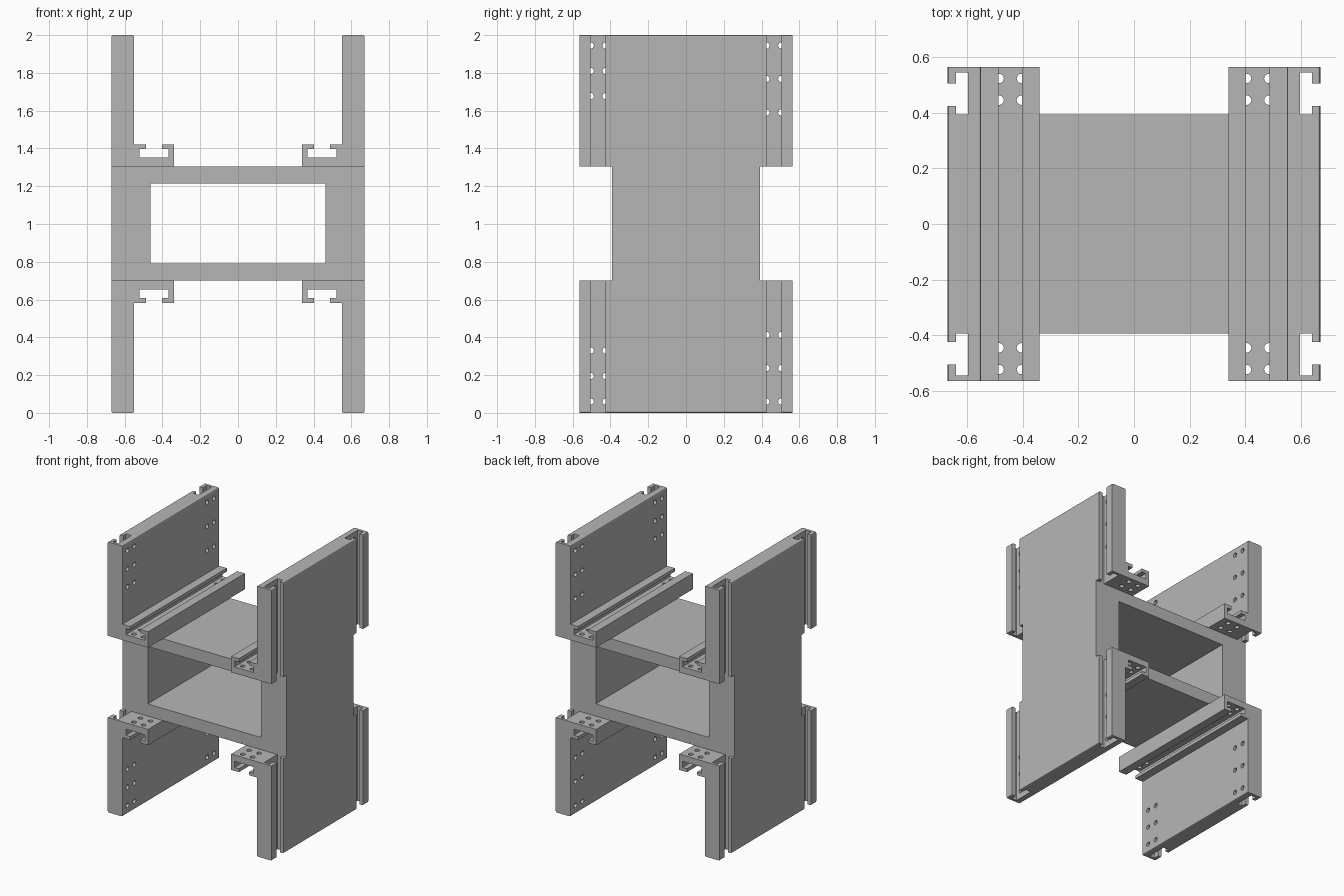
import bpy, bmesh
from mathutils import Matrix, Vector

old = bpy.data.objects.get("Cube")
if old:
    bpy.data.objects.remove(old, do_unlink=True)

steel = bpy.data.materials.new("grey_metal")
steel.use_nodes = True
GREY = (0.47, 0.47, 0.47, 1)
steel.diffuse_color = GREY
steel.node_tree.nodes["Principled BSDF"].inputs["Base Color"].default_value = GREY

W, D, Y_FRAME = 0.67, 0.565, 0.393     # half width, half depth, frame half depth
Z_LOW, Z_HIGH = 0.70, 1.305            # frame bottom and top
X_PANEL, X_RAIL = 0.55, 0.34           # inner faces of panels and rails
HOLE_R = 0.017


def make_object(name, bm):
    bmesh.ops.recalc_face_normals(bm, faces=bm.faces)
    mesh = bpy.data.meshes.new(name)
    bm.to_mesh(mesh)
    bm.free()
    mesh.materials.append(steel)
    obj = bpy.data.objects.new(name, mesh)
    bpy.context.collection.objects.link(obj)
    return obj


def extrude_profile(points, along):
    """Fill a closed outline of 3D points and sweep it along a vector."""
    bm = bmesh.new()
    face = bm.faces.new([bm.verts.new(p) for p in points])
    swept = bmesh.ops.extrude_face_region(bm, geom=[face])["geom"]
    verts = [v for v in swept if isinstance(v, bmesh.types.BMVert)]
    bmesh.ops.translate(bm, verts=verts, vec=along)
    return bm


def cut(obj, bm):
    """Subtract a cutter from an object and discard the cutter."""
    cutter = make_object("cutter", bm)
    cutter.hide_render = True
    mod = obj.modifiers.new("cut", "BOOLEAN")
    mod.operation, mod.solver, mod.object = "DIFFERENCE", "EXACT", cutter
    bpy.context.view_layer.objects.active = obj
    bpy.ops.object.modifier_apply(modifier=mod.name)
    bpy.data.objects.remove(cutter, do_unlink=True)


def drill(obj, centres, axis):
    """Bolt holes through the thin channel wall."""
    bm = bmesh.new()
    turn = Matrix.Rotation(1.570796, 4, "Y") if axis == "X" else Matrix()
    for c in centres:
        bmesh.ops.create_cone(bm, cap_ends=True, segments=16, radius1=HOLE_R,
                              radius2=HOLE_R, depth=0.06,
                              matrix=Matrix.Translation(c) @ turn)
    cut(obj, bm)


# Central box frame with its rectangular opening
def box(x0, x1, z0, z1, y):
    return extrude_profile([(x0, -y, z0), (x1, -y, z0), (x1, -y, z1), (x0, -y, z1)],
                           Vector((0, 2 * y, 0)))


frame = make_object("central_frame", box(-W, W, Z_LOW, Z_HIGH, Y_FRAME))
cut(frame, box(-0.463, 0.463, 0.79, 1.215, 1))

# Half outline of a side panel, with a lipped channel near its end
half = [(X_PANEL, D), (W, D), (W, 0.505), (0.64, 0.505), (0.64, 0.545),
        (0.597, 0.545), (0.597, 0.393), (0.64, 0.393), (0.64, 0.425), (W, 0.425)]
panel_outline = half + [(x, -y) for x, y in reversed(half)]

# Outline of a lipped rail: across, and height above the frame
rail_outline = [(X_RAIL, 0), (X_PANEL, 0), (X_PANEL, 0.117), (0.487, 0.117),
                (0.487, 0.092), (0.522, 0.092), (0.522, 0.047), (0.367, 0.047),
                (0.367, 0.092), (0.403, 0.092), (0.403, 0.117), (X_RAIL, 0.117)]

# Distance between bolt holes, lower and upper panels, front and back
HOLE_ROWS = {("upper", -1): (1.945, 1.81, 1.677), ("upper", 1): (1.945, 1.768, 1.59),
             ("lower", -1): (0.06, 0.195, 0.33), ("lower", 1): (0.06, 0.237, 0.413)}

for side, sx in (("left", 1), ("right", -1)):
    for level, sz, z0, z1 in (("upper", 1, Z_HIGH, 2), ("lower", -1, Z_LOW, 0)):
        # Side panel with softened outer end edges
        bm = extrude_profile([(sx * x, y, z0) for x, y in panel_outline],
                             Vector((0, 0, z1 - z0)))
        ends = []
        for e in bm.edges:
            a, b = (v.co for v in e.verts)
            on_rim = abs(a.x - b.x) < 1e-5 and (abs(abs(a.x) - W) < 1e-4
                                                or abs(abs(a.x) - X_PANEL) < 1e-4)
            if abs(a.z - z1) + abs(b.z - z1) < 1e-4 and on_rim:
                ends.append(e)
        bmesh.ops.bevel(bm, geom=ends, offset=0.008, segments=2, profile=0.5,
                        affect="EDGES")
        panel = make_object(f"{level}_{side}_panel", bm)
        drill(panel, [(sx * 0.573, sy * y, z) for sy in (-1, 1)
                      for y in (0.425, 0.505) for z in HOLE_ROWS[level, sy]], "X")

        # Lipped rail lying along the frame beside the panel
        bm = extrude_profile([(sx * x, -D, z0 + sz * h) for x, h in rail_outline],
                             Vector((0, 2 * D, 0)))
        rail = make_object(f"{level}_{side}_rail", bm)
        drill(rail, [(sx * x, sy * y, z0 + sz * 0.024) for x in (0.405, 0.485)
                     for y in (0.445, 0.523) for sy in (-1, 1)], "Z")
